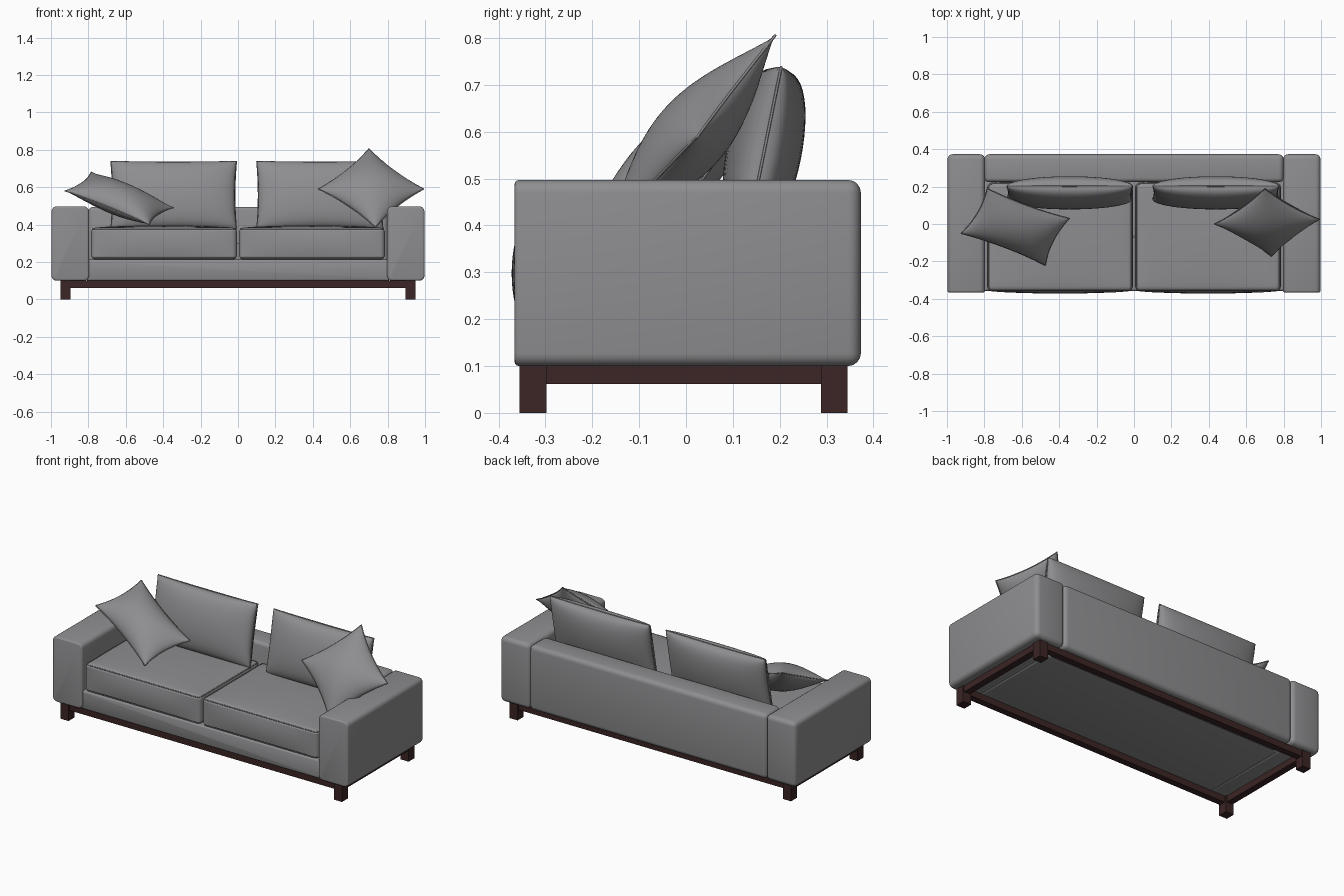
import bpy, bmesh, math
from mathutils import Vector

if "Cube" in bpy.data.objects:
    bpy.data.objects.remove(bpy.data.objects["Cube"])


def material(name, rgb):
    m = bpy.data.materials.new(name)
    m.diffuse_color = (*rgb, 1)
    m.use_nodes = True
    m.node_tree.nodes["Principled BSDF"].inputs["Base Color"].default_value = m.diffuse_color
    return m


FABRIC = material("grey fabric", (0.27, 0.27, 0.28))
WOOD = material("dark wood", (0.045, 0.018, 0.018))


def finish(name, bm, mat, smooth=True):
    bmesh.ops.recalc_face_normals(bm, faces=bm.faces)
    me = bpy.data.meshes.new(name)
    bm.to_mesh(me)
    bm.free()
    ob = bpy.data.objects.new(name, me)
    bpy.context.collection.objects.link(ob)
    me.materials.append(mat)
    if smooth:
        bpy.ops.object.select_all(action='DESELECT')
        bpy.context.view_layer.objects.active = ob
        ob.select_set(True)
        bpy.ops.object.shade_smooth_by_angle(angle=math.radians(40))
    return ob


def box_mesh(lo, hi):
    bm = bmesh.new()
    bmesh.ops.create_cube(bm, size=1)
    for v in bm.verts:
        v.co = [(a + b) / 2 + c * (b - a) for a, b, c in zip(lo, hi, v.co)]
    return bm


def bevel(bm, edges, r, seg=4):
    bmesh.ops.bevel(bm, geom=edges, offset=r, segments=seg, profile=0.5, affect='EDGES')


def upholstered(name, lo, hi, r, r_front):
    """Box with soft edges and a tighter seam round its front face."""
    bm = box_mesh(lo, hi)
    front = lambda e: all(v.co.y < lo[1] + 1e-4 for v in e.verts)
    bevel(bm, [e for e in bm.edges if not front(e)], r)
    bevel(bm, [e for e in bm.edges if front(e)], r_front, 3)
    return finish(name, bm, FABRIC)


def piping(name, pts, r):
    """Thin closed cord along a seam."""
    cu = bpy.data.curves.new(name, 'CURVE')
    cu.dimensions = '3D'
    cu.bevel_depth = r
    cu.bevel_resolution = 1
    sp = cu.splines.new('POLY')
    sp.points.add(len(pts) - 1)
    for p, q in zip(sp.points, pts):
        p.co = (*q, 1)
    sp.use_cyclic_u = True
    ob = bpy.data.objects.new(name, cu)
    cu.materials.append(FABRIC)
    bpy.context.collection.objects.link(ob)


def pillow(name, a, b, c, d, half, power, pinch, n=24):
    """Puffed cushion whose seam runs through corners a, b, c, d."""
    a, b, c, d = map(Vector, (a, b, c, d))
    nrm = (b - a).cross(d - a).normalized()

    def point(i, j, side):
        s = math.sin(math.pi * (i / n - 0.5))
        t = math.sin(math.pi * (j / n - 0.5))
        u = (1 + s * (1 - pinch * (1 - t * t))) / 2
        v = (1 + t * (1 - pinch * (1 - s * s))) / 2
        h = half * max(0, (1 - s * s) * (1 - t * t)) ** power
        return (a * (1 - u) + b * u) * (1 - v) + (d * (1 - u) + c * u) * v + nrm * h * side

    bm = bmesh.new()
    for side in (-1, 1):
        g = [[bm.verts.new(point(i, j, side)) for j in range(n + 1)] for i in range(n + 1)]
        for i in range(n):
            for j in range(n):
                bm.faces.new((g[i][j], g[i + 1][j], g[i + 1][j + 1], g[i][j + 1]))
    bmesh.ops.remove_doubles(bm, verts=bm.verts, dist=1e-5)
    finish(name, bm, FABRIC)
    rim = [(i, 0) for i in range(n)] + [(n, j) for j in range(n)]
    rim += [(n - i, n) for i in range(n)] + [(0, n - j) for j in range(n)]
    piping(name + "_seam", [point(i, j, 0) for i, j in rim], 0.003)


def seat(name, lo, hi):
    """Boxy seat cushion, slightly crowned on every side."""
    bm = box_mesh(lo, hi)
    bmesh.ops.subdivide_edges(bm, edges=bm.edges[:], cuts=9, use_grid_fill=True)
    mid = [(p + q) / 2 for p, q in zip(lo, hi)]
    size = [(q - p) / 2 for p, q in zip(lo, hi)]
    for v in bm.verts:
        n = [(v.co[k] - mid[k]) / size[k] for k in range(3)]
        crown = (0.002, 0.012, 0.012)
        for k in range(3):
            o, p = [m for m in range(3) if m != k]
            v.co[k] += crown[k] * n[k] * (1 - n[o] ** 2) * (1 - n[p] ** 2)
    edges = [e for e in bm.edges if e.calc_face_angle(0) > 0.9]
    bevel(bm, edges, 0.026)
    finish(name, bm, FABRIC)
    # cord round the top and bottom seams
    x0, y0, x1, y1, r = lo[0] + 0.007, lo[1] + 0.007, hi[0] - 0.007, hi[1] - 0.007, 0.02
    loop = []
    for cx, cy, st in ((x1 - r, y1 - r, 0), (x0 + r, y1 - r, 90), (x0 + r, y0 + r, 180), (x1 - r, y0 + r, 270)):
        for k in range(5):
            t = math.radians(st + k * 22.5)
            loop.append((cx + r * math.cos(t), cy + r * math.sin(t)))
    for tag, z in (("top", hi[2] - 0.008), ("bottom", lo[2] + 0.008)):
        piping(f"{name}_{tag}_seam", [(x, y, z) for x, y in loop], 0.003)


# body: arms, back and base
for side, s in (("left", -1), ("right", 1)):
    x = sorted((s * 0.797, s * 0.997))
    upholstered(side + "_arm", (x[0], -0.366, 0.10), (x[1], 0.373, 0.497), 0.027, 0.01)
    # seat cushions
    x = sorted((s * 0.006, s * 0.785))
    seat(side + "_seat_cushion", (x[0], -0.36, 0.212), (x[1], 0.222, 0.384))
upholstered("backrest", (-0.8, 0.225, 0.10), (0.8, 0.373, 0.495), 0.027, 0.02)
upholstered("base", (-0.81, -0.357, 0.10), (0.81, 0.24, 0.212), 0.01, 0.01)

# leaning back cushions
for name, x0, x1 in (("left_back_cushion", -0.68, -0.008), ("right_back_cushion", 0.1, 0.775)):
    pillow(name, (x0, 0.13, 0.375), (x1, 0.13, 0.375), (x1, 0.203, 0.738), (x0, 0.203, 0.738),
           0.08, 0.36, 0.025)

# throw pillows
pillow("right_throw_pillow", (0.43, 0, 0.59), (0.735, -0.172, 0.385), (0.993, 0.025, 0.59),
       (0.7, 0.19, 0.805), 0.08, 0.6, 0.09)
pillow("left_throw_pillow", (-0.925, -0.05, 0.58), (-0.475, -0.22, 0.40), (-0.345, 0.03, 0.49),
       (-0.785, 0.19, 0.68), 0.08, 0.6, 0.09)

# wooden legs and rails
for side, s in (("left", -1), ("right", 1)):
    x = sorted((s * 0.895, s * 0.95))
    for pos, y0, y1 in (("front", -0.355, -0.298), ("back", 0.288, 0.345)):
        finish(f"{pos}_{side}_leg", box_mesh((x[0], y0, 0), (x[1], y1, 0.101)), WOOD, False)
    x = sorted((s * 0.903, s * 0.943))
    finish(side + "_rail", box_mesh((x[0], -0.3, 0.062), (x[1], 0.29, 0.101)), WOOD, False)
for pos, y0, y1 in (("front", -0.347, -0.307), ("back", 0.297, 0.337)):
    finish(pos + "_rail", box_mesh((-0.9, y0, 0.062), (0.9, y1, 0.101)), WOOD, False)
